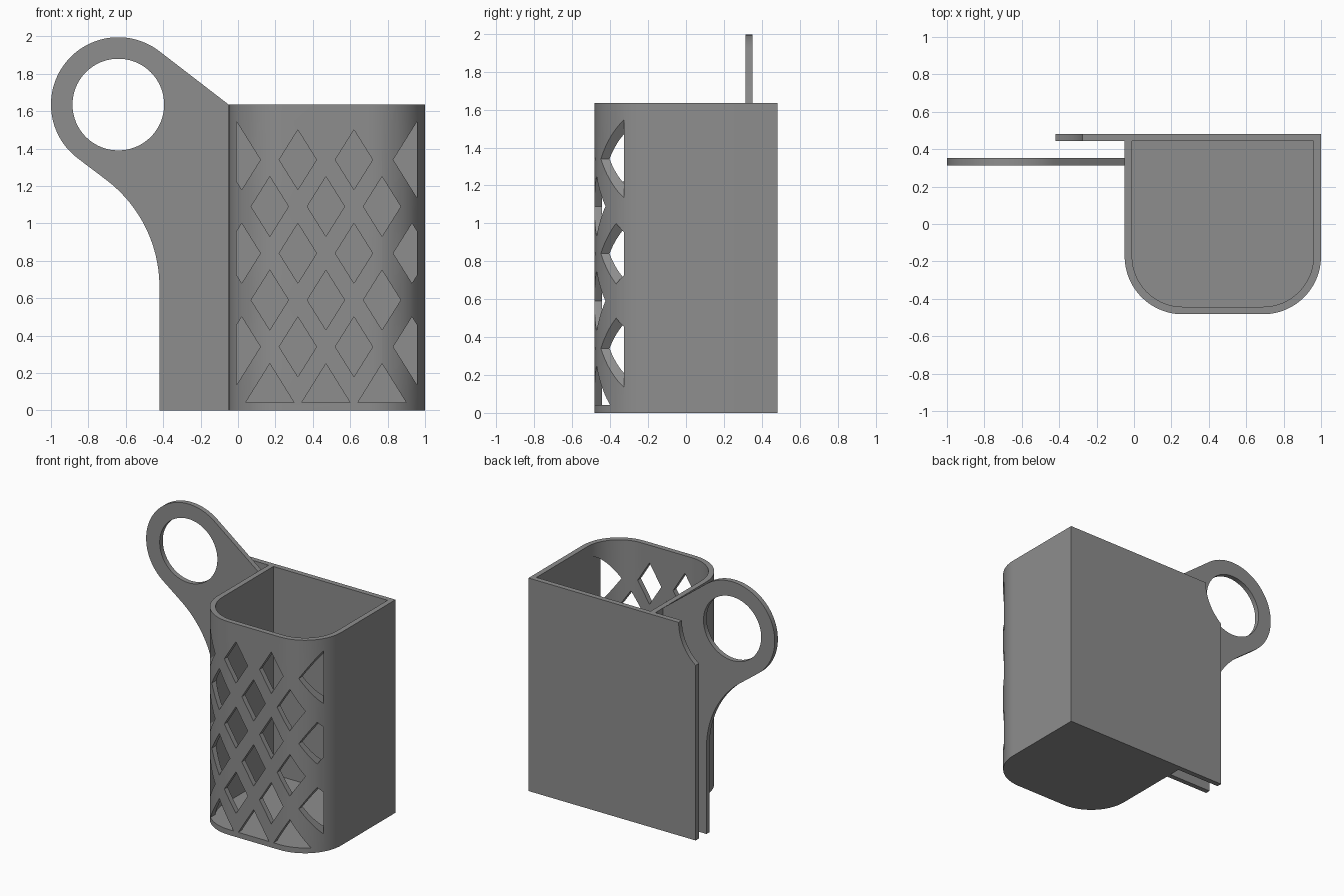
import bpy, bmesh
from math import sin, cos, pi, radians, asin

if "Cube" in bpy.data.objects:
    bpy.data.objects.remove(bpy.data.objects["Cube"])

grey = bpy.data.materials.new("grey plastic")
grey.diffuse_color = (0.27, 0.27, 0.27, 1)
grey.use_nodes = True
grey.node_tree.nodes["Principled BSDF"].inputs["Base Color"].default_value = grey.diffuse_color

H, WALL = 1.635, 0.04          # cup height, wall thickness
X0, X1, Y = -0.05, 1.0, 0.4825 # cup extents
RX, RZ = -0.64, 1.635          # ring centre


def arc(cx, cy, r, a0, a1, n=24):
    return [(cx + r * cos(radians(a0 + (a1 - a0) * i / n)),
             cy + r * sin(radians(a0 + (a1 - a0) * i / n))) for i in range(n + 1)]


def extrude(name, outlines, axis, lo, hi):
    """Prisms from 2D outlines, along z (xy outline) or y (xz outline)."""
    bm = bmesh.new()
    for pts in outlines:
        vs = [bm.verts.new((a, b, lo) if axis == 'z' else (a, lo, b)) for a, b in pts]
        f = bm.faces.new(vs)
        top = bmesh.ops.extrude_face_region(bm, geom=[f])['geom']
        move = (0, 0, hi - lo) if axis == 'z' else (0, hi - lo, 0)
        bmesh.ops.translate(bm, vec=move, verts=[v for v in top if isinstance(v, bmesh.types.BMVert)])
    bmesh.ops.recalc_face_normals(bm, faces=bm.faces)
    me = bpy.data.meshes.new(name)
    bm.to_mesh(me)
    bm.free()
    me.materials.append(grey)
    ob = bpy.data.objects.new(name, me)
    bpy.context.collection.objects.link(ob)
    return ob


def finish(ob, cutters):
    """Cut, remove the cutters and shade."""
    bpy.ops.object.select_all(action='DESELECT')
    bpy.context.view_layer.objects.active = ob
    ob.select_set(True)
    for c in cutters:
        m = ob.modifiers.new("cut", 'BOOLEAN')
        m.operation, m.solver, m.object = 'DIFFERENCE', 'EXACT', c
        bpy.ops.object.modifier_apply(modifier=m.name)
        bpy.data.objects.remove(c)
    bpy.ops.object.shade_smooth_by_angle(angle=radians(30))


def cup_front(inset, r):
    """Rounded front edge of the cup, from left side to right side."""
    l, rt, f = X0 + inset + r, X1 - inset - r, -Y + inset + r
    return arc(l, f, r, 180, 270) + arc(rt, f, r, 270, 360)


# Cup with back plate running on to the left
cup = extrude("cup_and_back_plate",
              [[(X1, Y), (-0.42, Y), (-0.42, Y - WALL), (X0, Y - WALL)] + cup_front(0, 0.31)],
              'z', 0, H)
cavity = extrude("cavity_cutter",
                 [[(X1 - WALL, Y - WALL), (X0 + WALL, Y - WALL)] + cup_front(WALL, 0.27)],
                 'z', WALL, H + 0.1)
plate_notch = extrude("plate_notch_cutter", [arc(RX, RZ, 0.365, 0, 360, 96)[:-1]], 'y', 0.4, 0.6)

# Lattice of diamond holes through the front
W, D = 0.1, 0.16
SL = D / W
LEFT, RIGHT = X0 + WALL + 0.002, X1 - WALL - 0.002
holes = []
for z in (1.34, 0.84, 0.34):
    for x in (0.32, 0.62):
        holes.append([(x - W, z), (x, z - D), (x + W, z), (x, z + D)])
    for tip, edge, mid, s in ((0.12, LEFT, 0.02, 1), (0.83, RIGHT, 0.93, -1)):
        long = abs(edge - tip) * SL           # edge runs on straight
        short = D - abs(edge - mid) * SL      # edge turns back at the corner
        up = [(edge, z + long)] if z > 1 else [(mid, z + D), (edge, z + short)]
        straight_down = z < 0.5 or (z > 1 and s < 0)
        down = [(edge, z - long)] if straight_down else [(mid, z - D), (edge, z - short)]
        holes.append([(tip, z)] + up + down[::-1])
for x in (0.17, 0.47, 0.77):
    for z in (1.09, 0.59):
        holes.append([(x - W, z), (x, z - D), (x + W, z), (x, z + D)])
    holes.append([(x - 0.13, WALL + 0.001), (x + 0.13, WALL + 0.001), (x, 0.25)])
lattice = extrude("lattice_cutter", holes, 'y', -0.7, -0.12)
finish(cup, [cavity, plate_notch, lattice])

# Ring arm: ring outline, straight tangents, concave sweep into the strip
R = 0.36
t = asin(R / (X0 - RX))                      # slope of both tangents
deg = t * 180 / pi
SW, SZ = 0.718, 0.66                          # sweep radius and centre height
outline = [(X0, 0), (X0, H)]
outline += arc(RX, RZ, R, 90 - deg, 270 - deg, 64)
outline += arc(-0.42 - SW, SZ, SW, 90 - deg, 0, 24)
outline += [(-0.42, 0)]
arm = extrude("ring_arm", [outline], 'y', 0.314, 0.352)
ring_hole = extrude("ring_hole_cutter", [arc(RX, RZ, 0.245, 0, 360, 96)[:-1]], 'y', 0.2, 0.45)
finish(arm, [ring_hole])
